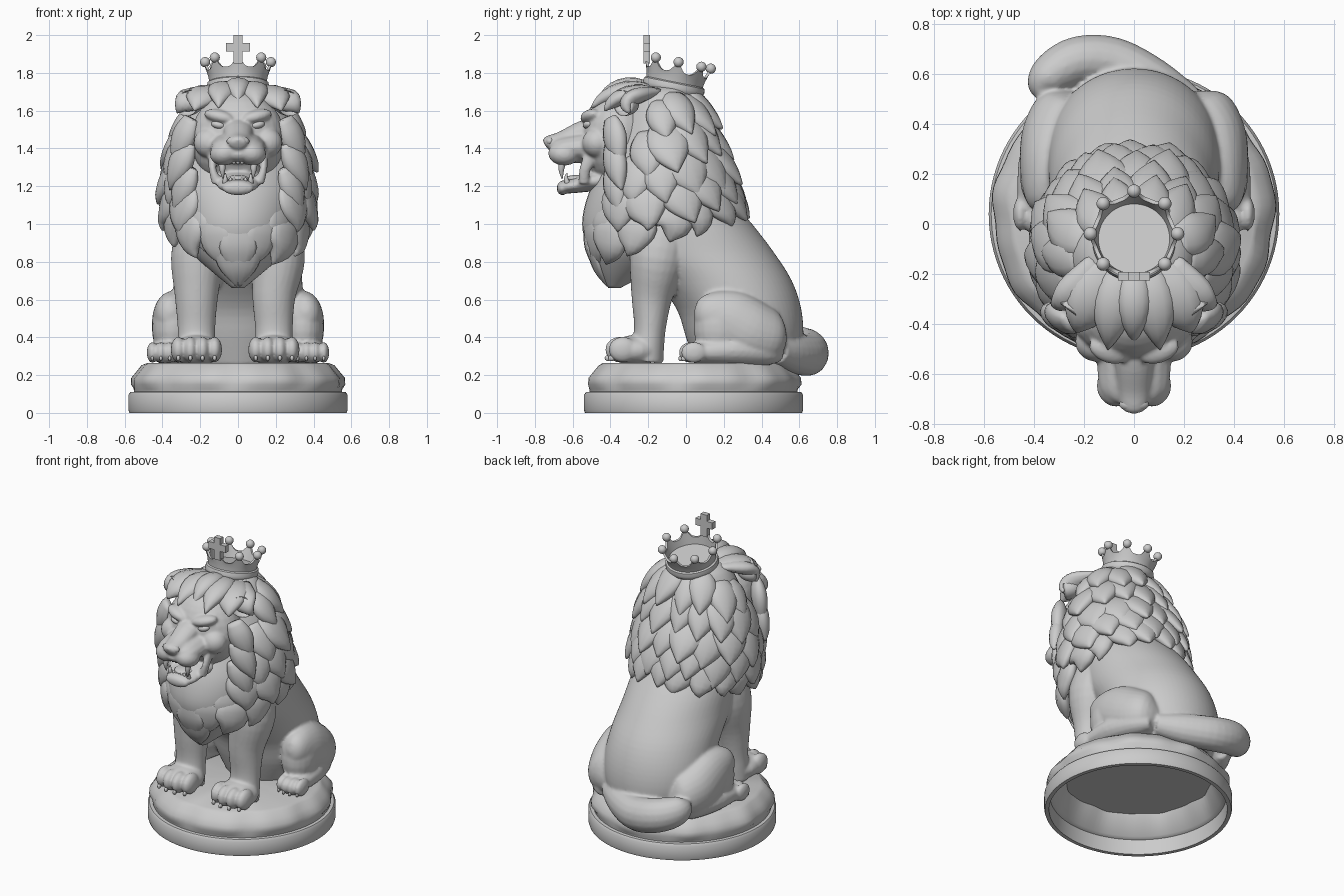
import bpy, bmesh, math, random
from mathutils import Vector as V, Matrix as M, Euler

if "Cube" in bpy.data.objects:
    bpy.data.objects.remove(bpy.data.objects["Cube"])
random.seed(4)

def finish(bm, name, voxel=0, smooth=3, angle=180):
    bmesh.ops.remove_doubles(bm, verts=bm.verts[:], dist=0.0004)
    bmesh.ops.recalc_face_normals(bm, faces=bm.faces[:])
    me = bpy.data.meshes.new(name)
    bm.to_mesh(me)
    bm.free()
    me.shade_smooth()
    if angle < 180:
        me.set_sharp_from_angle(angle=math.radians(angle))
    ob = bpy.data.objects.new(name, me)
    bpy.context.collection.objects.link(ob)
    if voxel:
        m = ob.modifiers.new("fuse", 'REMESH')
        m.mode, m.voxel_size, m.use_smooth_shade = 'VOXEL', voxel, True
        m = ob.modifiers.new("soften", 'SMOOTH')
        m.factor, m.iterations = 0.5, smooth
    return ob

def spline(rows, n):
    out = []
    for i in range(len(rows) - 1):
        p = [V(rows[min(max(i + k, 0), len(rows) - 1)]) for k in (-1, 0, 1, 2)]
        for k in range(n):
            t = k / n
            out.append(0.5 * (2 * p[1] + (p[2] - p[0]) * t + (2 * p[0] - 5 * p[1] + 4 * p[2] - p[3]) * t * t
                              + (3 * p[1] - p[0] - 3 * p[2] + p[3]) * t ** 3))
    return out + [V(rows[-1])]

def tube(bm, rows, n=4, sides=16, side=(1, 0, 0), flat=False):
    """Loft of ellipses; each row is x, y, z, half width, half depth."""
    rows = spline(rows, n)
    rings = []
    for i, r in enumerate(rows):
        c = V(r[:3])
        t = V(rows[min(i + 1, len(rows) - 1)][:3]) - V(rows[max(i - 1, 0)][:3])
        t = V((0, 0, 1)) if flat else t.normalized()
        u = V(side)
        u = (u - t * u.dot(t)).normalized()
        w = t.cross(u)
        a, b = max(r[3], .003), max(r[4], .003)
        rings.append([bm.verts.new(c + u * a * math.cos(k * math.tau / sides) + w * b * math.sin(k * math.tau / sides))
                      for k in range(sides)])
    for p, q in zip(rings, rings[1:]):
        for k in range(sides):
            bm.faces.new((p[k], p[k - 1], q[k - 1], q[k]))
    bm.faces.new(rings[0])
    bm.faces.new(rings[-1])

def ball(bm, loc, r, rot=(0, 0, 0), cup=False, seg=20):
    vs = bmesh.ops.create_uvsphere(bm, u_segments=seg, v_segments=seg * 2 // 3, radius=1)['verts']
    if cup:
        for v in vs:
            if v.co.y < 0:
                v.co.y *= -0.6
    bmesh.ops.transform(bm, verts=vs, matrix=M.LocRotScale(V(loc), Euler(rot), V(r)))

def lathe(bm, prof, n, mat, f=lambda r, z, a: (r, z)):
    cols = []
    for k in range(n):
        a = k * math.tau / n
        pts = [f(r, z, a) for r, z in prof]
        cols.append([bm.verts.new(mat @ V((r * math.cos(a), r * math.sin(a), z))) for r, z in pts])
    for k in range(n):
        for j in range(len(prof) - 1):
            bm.faces.new((cols[k - 1][j], cols[k][j], cols[k][j + 1], cols[k - 1][j + 1]))

# hollow plinth: plain lower disc with a rough rounded step above
bm = bmesh.new()
def rough(r, z, a):
    k = 0.007 * math.sin(9 * a) + 0.004 * math.sin(17 * a + 1)
    return (r + k, z) if .13 < z < .262 and r > .45 else (r, z)
lathe(bm, [(.0001, .235), (.46, .235), (.52, .11), (.545, .1), (.55, 0), (.575, 0), (.58, .015), (.58, .095), (.57, .11),
           (.55, .112), (.552, .125), (.562, .15), (.56, .185), (.535, .215), (.505, .252), (.48, .265), (.0001, .265)],
      96, M.Translation((0, .04, 0)), rough)
finish(bm, "plinth", angle=50)

# torso, haunches, legs and tail fused together
bm = bmesh.new()
tube(bm, [(0, .32, .255, .26, .27), (0, .31, .4, .33, .31), (0, .28, .55, .345, .33), (0, .2, .7, .34, .36),
          (0, .08, .85, .33, .385), (0, 0, 1, .32, .35), (0, -.06, 1.15, .28, .28)], sides=64, flat=True)
for s, cx in ((-1, .22), (1, .19)):
    tube(bm, [(s * .2, -.12, 1.0, .12, .15), (s * .215, -.15, .82, .14, .15), (s * cx, -.18, .62, .115, .11),
              (s * cx, -.19, .46, .1, .085), (s * cx, -.2, .36, .1, .085), (s * cx, -.21, .27, .1, .09)], sides=24)
    ball(bm, (s * cx, -.27, .33), (.13, .13, .082))
    # haunch: thigh running from the rump to a raised knee, long foot on the ground
    tube(bm, [(s * .2, .5, .38, .05, .05), (s * .24, .44, .39, .15, .15), (s * .29, .34, .42, .16, .18),
              (s * .325, .23, .48, .135, .175), (s * .345, .15, .52, .105, .14), (s * .355, .08, .55, .07, .085),
              (s * .355, .05, .56, .02, .03)], sides=28)
    ball(bm, (s * .345, .18, .45), (.11, .14, .18))
    tube(bm, [(s * .385, -.01, .31, .06, .04), (s * .38, .08, .32, .085, .06), (s * .36, .25, .33, .1, .08),
              (s * .32, .42, .32, .08, .07), (s * .28, .5, .31, .04, .04)])
    for i in range(4):
        o = i - 1.5
        ball(bm, (s * cx + o * .064, -.362 + .018 * abs(o), .335), (.04, .076, .068))
        ball(bm, (s * .385 + o * .046, .02 + .014 * abs(o), .32), (.029, .068, .056))
tube(bm, [(.22, .48, .33, .07, .07), (.08, .57, .31, .1, .09), (-.08, .645, .305, .11, .1), (-.22, .65, .33, .11, .1),
          (-.32, .6, .36, .1, .09), (-.365, .545, .395, .075, .065), (-.375, .51, .42, .01, .01)], side=(0, 0, 1))
finish(bm, "body", .01, 5)

# claws
bm = bmesh.new()
for s, cx in ((-1, .22), (1, .19)):
    for i in range(4):
        o = i - 1.5
        ball(bm, (s * cx + o * .064, -.422 + .018 * abs(o), .29), (.011, .018, .016), seg=10)
        ball(bm, (s * .385 + o * .046, -.032 + .014 * abs(o), .288), (.008, .016, .014), seg=10)
finish(bm, "claws")

# mane core: ellipse sections listed as z, centre y, half width, half depth
CORE = [(.66, -.38, .03, .03), (.75, -.32, .14, .15), (.87, -.21, .27, .31), (1.0, -.14, .33, .41), (1.15, -.14, .35, .38),
        (1.3, -.13, .345, .32), (1.45, -.13, .315, .26), (1.6, -.13, .26, .2), (1.7, -.12, .2, .16), (1.74, -.1, .1, .1)]
bm = bmesh.new()
tube(bm, [(0, y, z, a, b) for z, y, a, b in CORE], sides=48, flat=True)
finish(bm, "mane_core")

def on_core(th, z, off):
    i = 0
    while i < len(CORE) - 2 and z > CORE[i + 1][0]:
        i += 1
    p, q = V(CORE[i]), V(CORE[i + 1])
    z0, y, a, b = p.lerp(q, (z - p[0]) / (q[0] - p[0]))
    return V(((a + off) * math.sin(th), y + (b + off) * math.cos(th), z))

SHAPE = [(0, .6, .4), (.2, .9, .85), (.42, 1, 1), (.65, .8, .9), (.85, .4, .6), (1, .03, .12)]
def leaf(bm, path, w, d, side):
    tube(bm, [(*path(t), w * a, d * b) for t, a, b in SHAPE], n=2, sides=12, side=side)

# mane locks: overlapping rows of big pointed leaves; angle 0 is the back of the neck
bm = bmesh.new()
for row, (z0, drop, reach, num, w, L) in enumerate([
        (1.7, .05, 105, 8, .09, .21), (1.6, .07, 122, 10, .11, .25), (1.48, .09, 130, 11, .12, .26),
        (1.37, .1, 136, 12, .122, .27), (1.26, .12, 142, 13, .115, .25)]):
    for i in range(num):
        u = (i + .5) / num * 2 - 1
        th = math.radians(reach) * u + random.uniform(-.05, .05)
        z = z0 - drop * (1 - math.cos(th)) + random.uniform(-.025, .025)
        flare = random.uniform(.085, .12) if abs(u) < .8 else .06
        def path(t):
            return on_core(th - .16 * t * math.sin(th), z - L * t, -.02 + flare * t ** 1.3)
        leaf(bm, path, w * random.uniform(.9, 1.08), .05, (math.cos(th), -math.sin(th), 0))
# chest fur narrowing to a point
for x, z, w in ((-.26, 1.1, .08), (-.15, 1.02, .09), (.15, 1.02, .09), (.26, 1.1, .08), (-.07, .92, .08), (.07, .92, .08), (0, .98, .1)):
    th = math.pi - x * 2.8
    leaf(bm, lambda t: on_core(th, z - .25 * t, -.012 + .012 * t), w, .022, (-math.cos(th), math.sin(th), 0))
# forelock and hair sweeping forward and outward from under the crown
for x, tip, w in ((0, -.47, .07), (-.09, -.5, .085), (.09, -.5, .085), (-.2, -.43, .1), (.2, -.43, .1), (-.28, -.3, .08), (.28, -.3, .08)):
    a, b, c = V((x * .5, -.15, 1.7)), V((x, -.36, 1.79 - abs(x) * .4)), V((x * 1.15, tip, 1.63 - abs(x) * .15))
    leaf(bm, lambda t: a * (1 - t) ** 2 + b * 2 * t * (1 - t) + c * t * t, w, .045, (1, 0, 0))
# cheek locks framing the face
for s in (-1, 1):
    for z, x, dx in ((1.56, .25, .09), (1.43, .26, .1), (1.3, .25, .08), (1.19, .19, .05)):
        a, c = V((s * x, -.4, z)), V((s * (x + dx), -.34, z - .25))
        leaf(bm, lambda t: a.lerp(c, t), .075, .05, (s * .75, .65, 0))
finish(bm, "mane_locks")

# head with muzzle, open jaw and brows
bm = bmesh.new()
ball(bm, (0, -.36, 1.45), (.25, .195, .255), seg=28)
tube(bm, [(0, -.42, 1.51, .11, .07), (0, -.54, 1.49, .08, .06), (0, -.66, 1.445, .065, .045), (0, -.735, 1.43, .05, .035),
          (0, -.75, 1.425, .02, .015)])
tube(bm, [(0, -.42, 1.41, .18, .1), (0, -.55, 1.405, .15, .085), (0, -.66, 1.395, .138, .07), (0, -.71, 1.39, .09, .05),
          (0, -.72, 1.39, .03, .02)])
tube(bm, [(0, -.4, 1.24, .14, .06), (0, -.52, 1.22, .12, .05), (0, -.61, 1.2, .105, .038), (0, -.65, 1.2, .08, .035),
          (0, -.67, 1.205, .02, .015)])
for s in (-1, 1):
    ball(bm, (s * .07, -.645, 1.375), (.08, .085, .065), (0, s * .25, 0))
    ball(bm, (s * .1, -.505, 1.57), (.085, .05, .035), (0, -s * .22, s * .35))
    ball(bm, (s * .15, -.47, 1.43), (.085, .08, .08))
    tube(bm, [(s * .13, -.5, 1.36, .03, .04), (s * .135, -.535, 1.29, .02, .03), (s * .11, -.54, 1.22, .03, .03)])
ball(bm, (0, -.655, 1.19), (.085, .03, .038))
finish(bm, "head", .0085, 6)

# nose, eyes, tongue
bm = bmesh.new()
ball(bm, (0, -.72, 1.438), (.06, .03, .03))
finish(bm, "nose")
bm = bmesh.new()
for s in (-1, 1):
    ball(bm, (s * .105, -.518, 1.525), (.038, .026, .021), (0, -s * .2, s * .3))
finish(bm, "eyes")
bm = bmesh.new()
ball(bm, (0, -.57, 1.24), (.06, .075, .02))
finish(bm, "tongue")

# teeth: four fangs and small incisors
bm = bmesh.new()
for s in (-1, 1):
    tube(bm, [(s * .085, -.65, 1.34, .02, .02), (s * .083, -.66, 1.29, .016, .016), (s * .08, -.655, 1.24, .003, .003)], sides=10)
    tube(bm, [(s * .068, -.625, 1.21, .016, .016), (s * .068, -.635, 1.24, .012, .012), (s * .068, -.63, 1.27, .003, .003)], sides=10)
for i in range(-2, 3):
    ball(bm, (i * .022, -.665, 1.33), (.011, .012, .015), seg=8)
    ball(bm, (i * .02, -.635, 1.232), (.01, .01, .014), seg=8)
finish(bm, "teeth")

# cupped ears
bm = bmesh.new()
for s in (-1, 1):
    ball(bm, (s * .265, -.34, 1.64), (.08, .1, .065), (0, s * .5, s * .65), cup=True, seg=28)
finish(bm, "ears")

# crown tilted back: flared pointed band with eight tips
crown = M.Translation((0, -.07, 1.705)) @ M.Rotation(-.2, 4, 'X')
bm = bmesh.new()
def points(r, z, a):
    k = math.cos(4 * a) ** 4 if z > .095 else 0
    return r + .012 * k, z + .045 * k
lathe(bm, [(.0001, -.01), (.15, -.01), (.162, 0), (.166, .02), (.162, .042), (.152, .048), (.158, .08), (.167, .1),
           (.152, .1), (.142, .055), (.0001, .055)], 96, crown, points)
finish(bm, "crown", angle=40)
bm = bmesh.new()
for k in range(1, 8):
    a = k * math.tau / 8 - math.pi / 2
    ball(bm, crown @ V((.174 * math.cos(a), .174 * math.sin(a), .155)), (.027,) * 3, seg=16)
finish(bm, "crown_beads")

# cross on the front tip
bm = bmesh.new()
for z, size in ((1.925, (.046, .034, .15)), (1.936, (.128, .034, .046))):
    bmesh.ops.create_cube(bm, size=1, matrix=M.Translation((0, -.208, z)) @ M.Diagonal((*size, 1)))
finish(bm, "crown_cross", angle=30)
